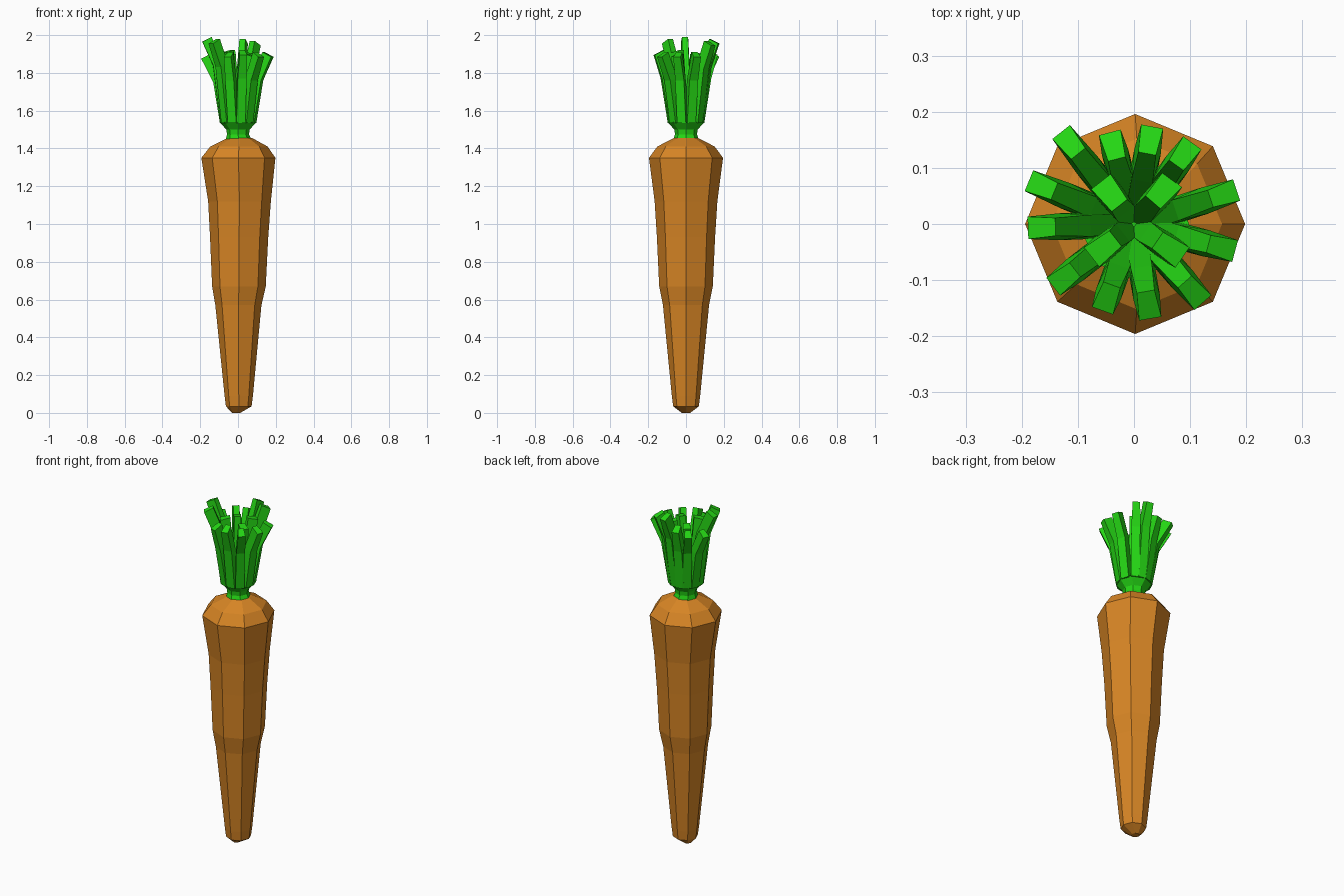
import bpy, bmesh
from math import pi, cos, sin
from mathutils import Vector

cube = bpy.data.objects.get("Cube")
if cube:
    bpy.data.objects.remove(cube)


def material(name, rgb):
    m = bpy.data.materials.new(name)
    m.use_nodes = True
    m.diffuse_color = (*rgb, 1)
    m.node_tree.nodes["Principled BSDF"].inputs["Base Color"].default_value = (*rgb, 1)
    return m


orange = material("carrot orange", (0.68, 0.235, 0.018))
green = material("leaf green", (0.018, 0.67, 0.007))


def loft(name, rings, mat):
    """Skin a list of equal-length point rings and cap both ends."""
    bm = bmesh.new()
    loops = [[bm.verts.new(p) for p in ring] for ring in rings]
    n = len(loops[0])
    for low, high in zip(loops, loops[1:]):
        for i in range(n):
            j = (i + 1) % n
            bm.faces.new((low[i], low[j], high[j], high[i]))
    bm.faces.new(loops[0][::-1])
    bm.faces.new(loops[-1])
    bmesh.ops.recalc_face_normals(bm, faces=bm.faces)
    mesh = bpy.data.meshes.new(name)
    bm.to_mesh(mesh)
    bm.free()
    mesh.materials.append(mat)
    obj = bpy.data.objects.new(name, mesh)
    bpy.context.collection.objects.link(obj)
    return obj


def octagon(radius, z, dx=0.0):
    return [Vector((dx + radius * cos(k * pi / 4), radius * sin(k * pi / 4), z))
            for k in range(8)]


# Root: radius, height, sideways offset
root_profile = [(0.022, 0, -0.01), (0.068, 0.035, 0.004), (0.075, 0.09, 0.004),
                (0.122, 0.57, 0.002), (0.142, 0.67, 0.005), (0.154, 0.93, 0.006),
                (0.166, 1.12, 0.008), (0.196, 1.35, 0.002), (0.152, 1.41, 0.005),
                (0.065, 1.455, 0.01)]
loft("carrot_root", [octagon(*p) for p in root_profile], orange)

# Crown where the stems gather
loft("leaf_crown", [octagon(0.072, 1.437, 0.005), octagon(0.058, 1.475),
                    octagon(0.062, 1.5), octagon(0.098, 1.54)], green)


def stem(name, x, y, z, sections):
    """Bent square stem; sections are (inner radius, outer radius, half width, height)."""
    out = Vector((x, y, 0)).normalized()
    side = Vector((-out.y, out.x, 0))
    rings = []
    for inner, outer, half, height, tilt in sections:
        up = Vector((0, 0, height))
        rings.append([out * inner - side * half * 0.8 + up,
                      out * outer - side * half + up - Vector((0, 0, tilt)),
                      out * outer + side * half + up - Vector((0, 0, tilt)),
                      out * inner + side * half * 0.8 + up])
    loft(name, rings, green)


# Outer stems: tip positions
outer_tips = [(0.16, 0.053, 1.91), (0.09, 0.125, 1.97), (0.028, 0.15, 1.98),
              (-0.037, 0.14, 1.92), (-0.115, 0.145, 1.91), (-0.165, 0.068, 1.9),
              (-0.165, -0.006, 1.99), (-0.125, -0.097, 1.98), (-0.048, -0.132, 1.91),
              (0.025, -0.145, 1.92), (0.107, -0.122, 1.91), (0.157, -0.042, 1.91)]
for i, (x, y, z) in enumerate(outer_tips):
    r = Vector((x, y)).length
    stem(f"outer_stem_{i + 1}", x, y, z,
         [(0.01, 0.094, 0.024, 1.535, 0), (0.078, 0.132, 0.024, z - 0.14, 0.01),
          (r - 0.025, r + 0.024, 0.02, z, 0.025)])

# Inner stems stand more upright
inner_tips = [(0.052, 0.06, 1.91), (-0.043, 0.055, 1.9),
              (-0.055, -0.043, 1.92), (0.065, -0.045, 1.9)]
for i, (x, y, z) in enumerate(inner_tips):
    r = Vector((x, y)).length
    stem(f"inner_stem_{i + 1}", x, y, z,
         [(0.002, 0.055, 0.024, 1.53, 0), (0.025, 0.075, 0.025, 1.72, 0.005),
          (r - 0.028, r + 0.026, 0.022, z, 0.012)])
